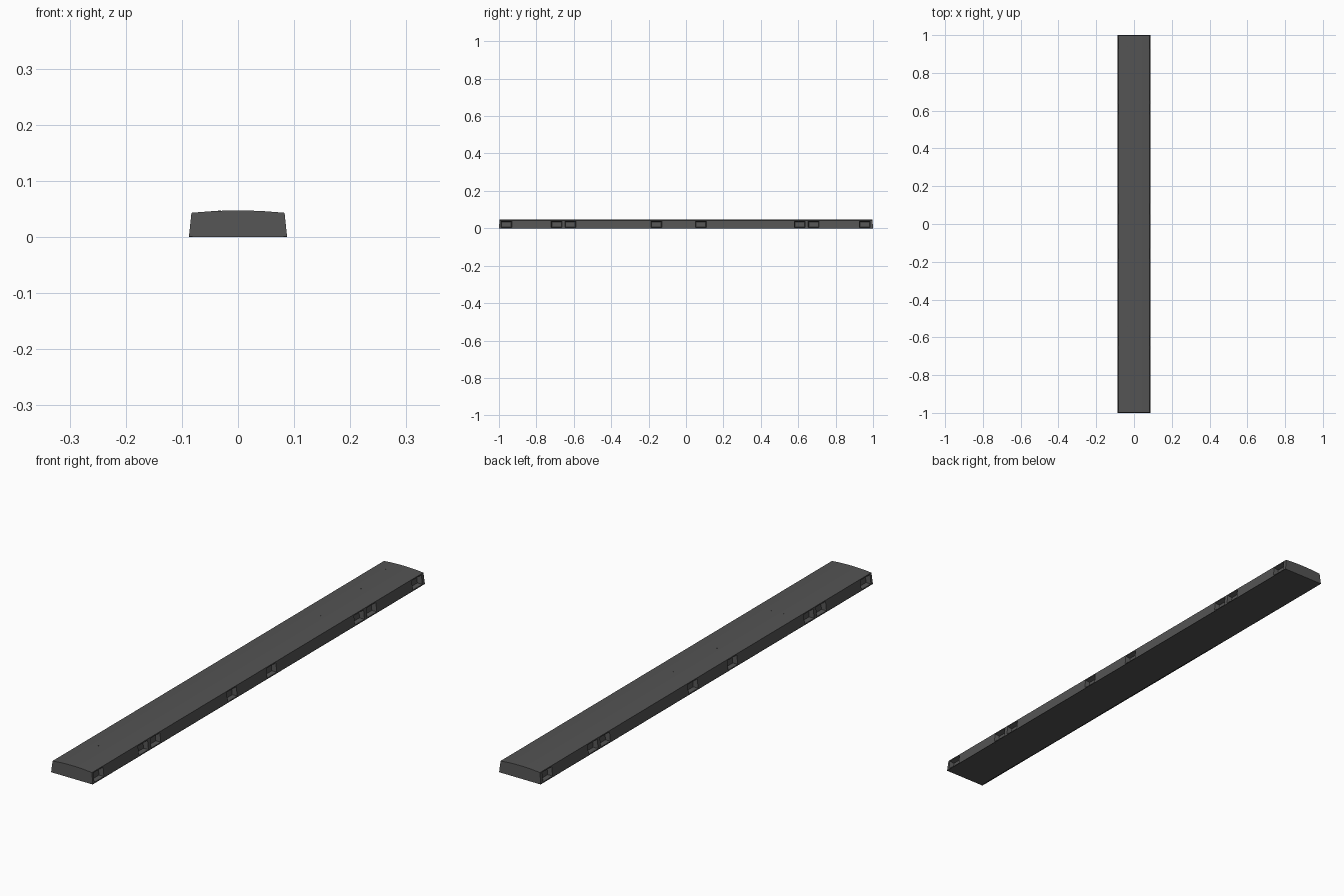
import bpy, bmesh, math

if "Cube" in bpy.data.objects:
    bpy.data.objects.remove(bpy.data.objects["Cube"])

def material(name, v):
    m = bpy.data.materials.new(name)
    m.diffuse_color = (v, v, v, 1)
    m.use_nodes = True
    m.node_tree.nodes["Principled BSDF"].inputs["Base Color"].default_value = m.diffuse_color
    return m

grey = material("dark grey", 0.088)
black = material("near black", 0.02)

# half cross-section (x, z) from the base to the crown of the top
HALF = [(0.0875, 0.0), (0.083, 0.043), (0.045, 0.046), (0.018, 0.047)]
PROFILE = HALF + [(-x, z) for x, z in reversed(HALF)]
POCKETS = [-0.96, -0.692, -0.618, -0.158, 0.08, 0.608, 0.682, 0.956]
CUT = 0.033  # half length of each side panel that holds a pocket

# body: profile swept along y, cut at the pocket borders
stations = sorted([-1, 1] + [p + s * CUT for p in POCKETS for s in (-1, 1)])
bm = bmesh.new()
rings = []
for y in stations:
    ring = []
    for x, z in PROFILE:
        lean = 0.003 * z / 0.047 if abs(y) == 1 else 0   # end faces lean in
        ring.append(bm.verts.new((x, y - math.copysign(lean, y), z)))
    rings.append(ring)
n = len(PROFILE)
panels = []
for i in range(len(rings) - 1):
    a, b = rings[i], rings[i + 1]
    mid = (stations[i] + stations[i + 1]) / 2
    for k in range(n):
        j = (k + 1) % n
        f = bm.faces.new((a[k], a[j], b[j], b[k]))
        # steep side quads at pocket positions
        if k in (0, n - 2) and any(abs(mid - p) < 0.005 for p in POCKETS):
            panels.append(f)
bm.faces.new(rings[0])
bm.faces.new(rings[-1])
bmesh.ops.recalc_face_normals(bm, faces=bm.faces[:])

# tapered pockets pressed into both long sides
bmesh.ops.inset_individual(bm, faces=panels, thickness=0.006, depth=0)
bmesh.ops.inset_individual(bm, faces=panels, thickness=0.005, depth=-0.018)
me = bpy.data.meshes.new("strip_body")
bm.to_mesh(me)
bm.free()
me.materials.append(grey)
bpy.context.collection.objects.link(bpy.data.objects.new("strip_body", me))

# dark bottom edge strips
for name, s in (("right_edge_strip", 1), ("left_edge_strip", -1)):
    bpy.ops.mesh.primitive_cube_add(size=1, location=(s * 0.0842, 0, 0.0006))
    o = bpy.context.object
    o.name = name
    o.scale = (0.007, 2, 0.0012)
    o.data.materials.append(black)

# tiny pin heads on the top
PINS = [(-0.016, -0.976), (-0.02, -0.81), (-0.033, -0.543), (0.018, -0.538),
        (-0.005, -0.18), (0.006, 0.064), (0, 0.5), (-0.014, 0.76),
        (-0.033, 0.94), (0.004, 0.935)]
for x, y in PINS:
    bpy.ops.mesh.primitive_cylinder_add(vertices=8, radius=0.0025, depth=0.002,
                                        location=(x, y, 0.0463))
    bpy.context.object.name = "pin_head"
    bpy.context.object.data.materials.append(grey)
